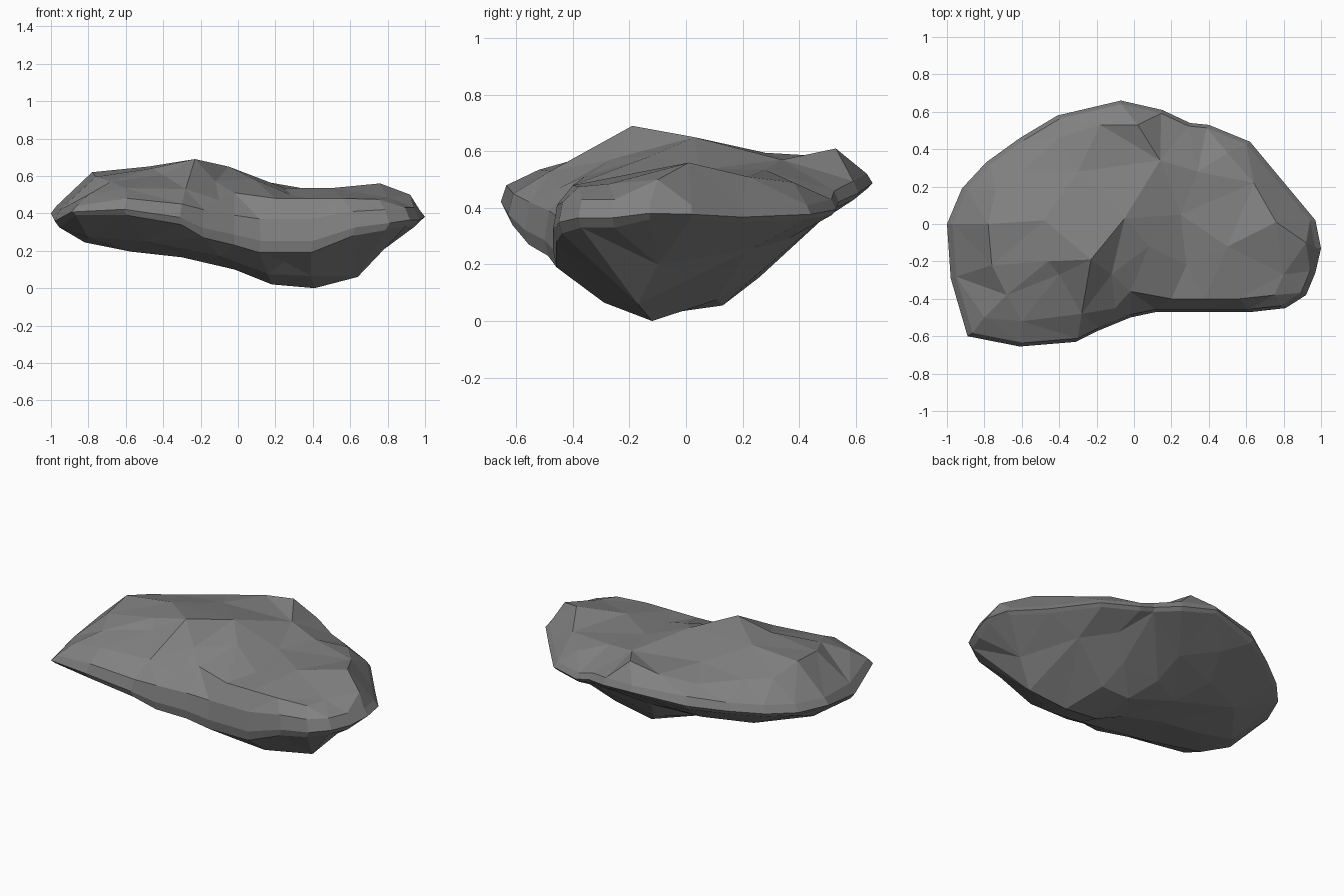
import bpy, bmesh
from mathutils.geometry import delaunay_2d_cdt

# Outline of the boulder from above, with lower and upper rim heights: x, y, z_low, z_high
RIM = [
    (-1, 0, .38, .44), (-.92, .19, .38, .45), (-.79, .33, .39, .46), (-.61, .46, .41, .48),
    (-.41, .58, .43, .51), (-.07, .66, .47, .52), (.15, .61, .43, .495), (.30, .54, .40, .46),
    (.40, .53, .375, .43), (.62, .44, .36, .41), (.82, .20, .35, .40), (.97, .02, .36, .41),
    (1, -.13, .36, .42), (.97, -.26, .33, .43), (.92, -.38, .33, .43), (.81, -.45, .31, .42),
    (.63, -.47, .28, .41), (.40, -.47, .19, .37), (.12, -.47, .19, .37), (-.02, -.50, .23, .39),
    (-.19, -.57, .27, .42), (-.31, -.63, .34, .45), (-.61, -.655, .39, .48), (-.89, -.60, .39, .44),
    (-.98, -.29, .325, .42)]

# Peaks and hollows of the upper surface
TOP = [
    (-.76, -.22, .595), (-.78, .0, .62), (-.74, .18, .57), (-.48, .02, .65), (-.23, -.19, .69),
    (-.05, .03, .65), (-.46, -.20, .64), (-.30, .28, .595), (-.40, .46, .55), (-.18, .53, .58),
    (.02, .53, .61), (.14, .34, .57), (-.60, .28, .565), (.08, -.12, .585), (.25, .05, .535),
    (.34, .28, .535), (.76, .01, .56), (.50, -.12, .535), (.80, -.27, .485), (.92, -.10, .50),
    (.50, .38, .49), (.64, .22, .51), (.75, -.38, .475), (.56, -.40, .48), (.38, -.40, .48),
    (.20, -.40, .48), (.28, -.22, .50), (-.02, -.36, .51), (-.12, -.27, .57), (-.40, -.27, .605),
    (-.68, -.38, .57), (-.60, -.52, .535), (-.80, -.50, .50), (-.28, -.48, .53), (-.10, -.45, .47)]

# Keel and underside
BOTTOM = [
    (.41, -.12, 0), (.18, -.12, .02), (.64, -.17, .06), (.33, .11, .075), (.15, .13, .055),
    (.16, -.28, .075), (.39, -.29, .065), (.77, -.10, .20), (-.02, -.10, .10), (-.30, -.10, .165),
    (-.57, -.10, .195), (-.82, -.10, .245), (.30, .27, .18), (.04, .26, .155), (-.02, .38, .29),
    (-.20, .12, .17), (-.32, .30, .26), (-.60, .18, .25), (-.50, -.42, .25), (-.80, -.36, .27),
    (-.10, -.38, .17), (.25, -.36, .14), (.60, .22, .25), (-.25, .48, .36), (.42, .36, .29)]

bm = bmesh.new()
n = len(RIM)


def ring(scale, height):
    return [bm.verts.new((p[0] * scale, p[1] * scale, height(p))) for p in RIM]


def cap(rim_verts, points):
    """Close a rim with a faceted surface running through the given points."""
    verts = rim_verts + [bm.verts.new(p) for p in points]
    out = delaunay_2d_cdt([v.co.to_2d() for v in verts], [], [list(range(n))], 1, 1e-5)
    for face in out[2]:
        bm.faces.new([verts[out[3][i][0]] for i in face])


# Bevelled rim of three rings
low = ring(.975, lambda p: p[2])
mid = ring(1.0, lambda p: p[2] * .65 + p[3] * .35)
high = ring(.97, lambda p: p[3])
for a, b in ((low, mid), (mid, high)):
    for i in range(n):
        j = (i + 1) % n
        bm.faces.new((a[i], a[j], b[j], b[i]))

cap(high, TOP)
cap(low, BOTTOM)
bmesh.ops.recalc_face_normals(bm, faces=bm.faces)

mesh = bpy.data.meshes.new("boulder")
bm.to_mesh(mesh)
bm.free()
stone = bpy.data.materials.new("grey stone")
stone.diffuse_color = (.22, .22, .22, 1)
mesh.materials.append(stone)
boulder = bpy.data.objects.new("boulder", mesh)
bpy.context.collection.objects.link(boulder)
